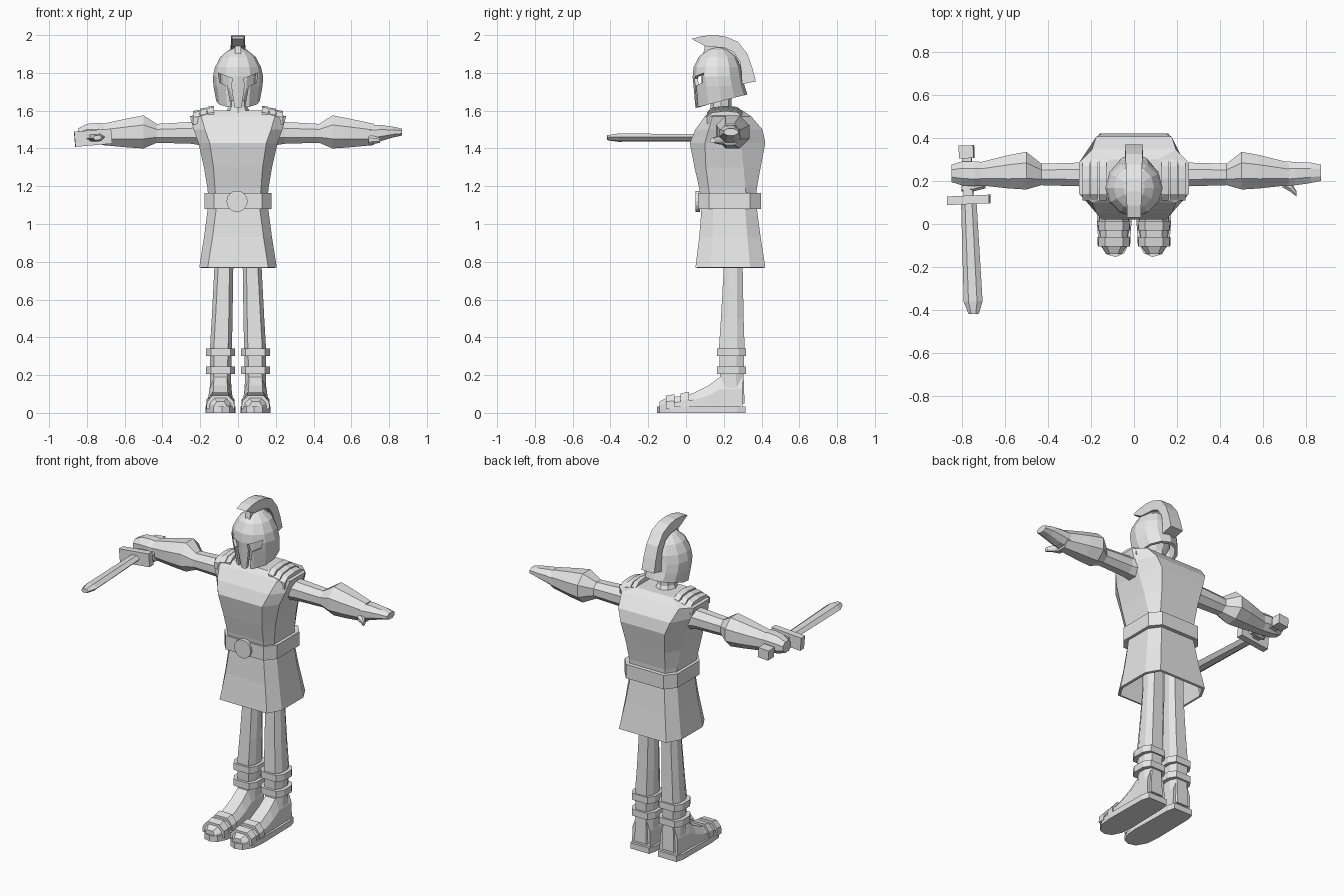
import bpy, bmesh, math
from mathutils import Matrix, Vector

grey = bpy.data.materials.new("light_grey")
grey.diffuse_color = (0.8, 0.8, 0.8, 1)


def loft(name, rings, caps=(True, True), matrix=None):
    """Skin a list of equal-length point rings."""
    bm = bmesh.new()
    vs = [[bm.verts.new(p) for p in r] for r in rings]
    n = len(rings[0])
    for a, b in zip(vs, vs[1:]):
        for i in range(n):
            j = (i + 1) % n
            bm.faces.new((a[i], a[j], b[j], b[i]))
    if caps[0]:
        bm.faces.new(vs[0][::-1])
    if caps[1]:
        bm.faces.new(vs[-1])
    bmesh.ops.recalc_face_normals(bm, faces=bm.faces)
    if matrix:
        bm.transform(matrix)
    me = bpy.data.meshes.new(name)
    bm.to_mesh(me)
    bm.free()
    me.materials.append(grey)
    ob = bpy.data.objects.new(name, me)
    bpy.context.collection.objects.link(ob)
    return ob


def octo(hx, y0, y1, z, cx, cf, cb=None, x=0):
    """Horizontal rectangle with cut corners (front cut cf, back cut cb)."""
    cb = cf if cb is None else cb
    return [(x + a, b, z) for a, b in (
        (-hx + cx, y0), (hx - cx, y0), (hx, y0 + cf), (hx, y1 - cb),
        (hx - cx, y1), (-hx + cx, y1), (-hx, y1 - cb), (-hx, y0 + cf))]


def oval(hx, y0, y1, z, n=12, x=0, tilt=0):
    """Horizontal ellipse with a point at the front; tilt lifts it towards the back."""
    cy, ry = (y0 + y1) / 2, (y1 - y0) / 2
    out = []
    for i in range(n):
        a = 2 * math.pi * i / n
        y = cy - ry * math.cos(a)
        out.append((x + hx * math.sin(a), y, z + tilt * (y - y0)))
    return out


def limb(x, y0, y1, z0, z1):
    """Eight-sided section across the x axis."""
    k = 0.29
    dy, dz = (y1 - y0) * k, (z1 - z0) * k
    return [(x, *p) for p in (
        (y0 + dy, z0), (y1 - dy, z0), (y1, z0 + dz), (y1, z1 - dz),
        (y1 - dy, z1), (y0 + dy, z1), (y0, z1 - dz), (y0, z0 + dz))]


def box(name, x0, x1, y0, y1, z0, z1, matrix=None):
    ring = lambda z: [(x0, y0, z), (x1, y0, z), (x1, y1, z), (x0, y1, z)]
    return loft(name, [ring(z0), ring(z1)], matrix=matrix)


def flip(side):
    return Matrix.Diagonal((side, 1, 1, 1))


# Torso, neck and head
loft("torso", [
    octo(.155, .08, .37, 1.12, .04, .05),
    octo(.162, .07, .375, 1.19, .04, .05, .06),
    octo(.18, .045, .395, 1.30, .05, .06, .09),
    octo(.21, .02, .42, 1.43, .06, .08, .13),
    octo(.235, .05, .405, 1.50, .06, .07, .12),
    octo(.255, .10, .345, 1.57, .06, .04, .06),
    octo(.15, .13, .30, 1.60, .04, .04)])
loft("neck", [oval(.075, .11, .27, 1.57, 8), oval(.05, .13, .24, 1.62, 8),
              oval(.05, .13, .24, 1.70, 8)])
loft("head", [oval(.05, .10, .23, 1.65), oval(.09, .085, .26, 1.72),
              oval(.095, .08, .26, 1.80), oval(.06, .10, .23, 1.87)])

# Helmet shell with eye openings and cheek slits
helmet = loft("helmet", [
    oval(.115, .05, .325, 1.615, tilt=.26),
    oval(.13, .04, .31, 1.73), oval(.133, .035, .30, 1.78),
    oval(.122, .04, .292, 1.83), oval(.093, .068, .268, 1.885),
    oval(.05, .11, .225, 1.92), oval(.015, .15, .19, 1.935)], caps=(False, True))
shell = helmet.modifiers.new("thickness", 'SOLIDIFY')
shell.thickness = .018
shell.offset = -1
opening = [(.03, 1.77), (.105, 1.80), (.096, 1.748), (.056, 1.73),
           (.027, 1.57), (.012, 1.57), (.036, 1.735)]
for s in (-1, 1):
    cutter = loft("opening_cutter", [[(s * x, y, z) for x, z in opening] for y in (-.05, .14)])
    cutter.hide_render = True
    cutter.hide_viewport = True
    cutter.display_type = 'WIRE'
    cut = helmet.modifiers.new("opening", 'BOOLEAN')
    cut.object = cutter
    cut.operation = 'DIFFERENCE'
    cut.solver = 'EXACT'

# Crest and its holder: strips of upper and lower edge points
crest = [(.03, 1.98, .095, 1.945), (.085, 1.995, .11, 1.94), (.15, 2.0, .15, 1.937),
         (.21, 1.992, .205, 1.932), (.275, 1.965, .25, 1.912), (.325, 1.90, .285, 1.86),
         (.35, 1.83, .294, 1.80), (.37, 1.755, .296, 1.74)]
loft("crest", [[(-w, a, b), (w, a, b), (w, c, d), (-w, c, d)]
               for i, (a, b, c, d) in enumerate(crest)
               for w in (.032 + .0015 * i,)])
holder = [(.09, 1.89), (.10, 1.947), (.205, 1.942), (.255, 1.915), (.29, 1.86), (.20, 1.86)]
loft("crest_holder", [[(x, y, z) for y, z in holder] for x in (-.016, .016)])

# Belt, buckle and skirt
loft("belt", [octo(.178, .063, .398, z, .05, .06) for z in (1.08, 1.165)])
loft("buckle", [[(-.005 + .056 * math.cos(i * math.pi / 8), y, 1.12 + .056 * math.sin(i * math.pi / 8))
                 for i in range(16)] for y in (.075, .05)])
skirt = loft("skirt", [octo(.205, .05, .42, .77, .045, .08),
                       octo(.18, .07, .395, .93, .045, .07),
                       octo(.155, .085, .37, 1.12, .045, .06)], caps=(False, True))
hem = skirt.modifiers.new("thickness", 'SOLIDIFY')
hem.thickness = .015
hem.offset = -1

for s in (-1, 1):
    M = flip(s)
    tag = "_left" if s > 0 else "_right"
    # Shoulder straps
    for x, z in ((.145, 1.612), (.185, 1.602), (.222, 1.59)):
        loft("shoulder_strap" + tag, [
            [(x - .017, y, z - .03 - d), (x + .017, y, z - .034 - d),
             (x + .017, y, z + .004 - d), (x - .017, y, z + .01 - d)]
            for y, d in ((.11, .03), (.14, .004), (.21, -.004), (.27, .002), (.30, .025))], matrix=M)
    # Arm with flared forearm guard
    loft("arm" + tag, [
        limb(.15, .16, .31, 1.41, 1.555), limb(.25, .175, .285, 1.425, 1.54),
        limb(.43, .18, .28, 1.43, 1.53), limb(.50, .16, .335, 1.40, 1.575),
        limb(.58, .165, .32, 1.405, 1.56), limb(.72, .18, .285, 1.418, 1.53)], matrix=M)
    # Leg
    loft("leg" + tag, [
        octo(.05, .20, .30, .95, .02, .03, x=.075), octo(.05, .20, .30, .77, .02, .03, x=.075),
        octo(.055, .185, .305, .50, .02, .035, x=.084), octo(.058, .175, .31, .35, .02, .04, x=.09),
        octo(.055, .18, .305, .20, .02, .04, x=.092), octo(.06, .17, .31, .05, .02, .04, x=.093)],
        matrix=M)
    # Shin bands
    for z in (.205, .302):
        loft("shin_band" + tag, [octo(.077, .163, .317, h, .025, .04, x=.092)
                                 for h in (z, z + .04)], matrix=M)
    # Sole
    outline = [(.03, .315), (.155, .315), (.168, .27), (.172, 0), (.165, -.08), (.13, -.14),
               (.085, -.153), (.045, -.135), (.018, -.08), (.012, 0), (.018, .27)]
    loft("sole" + tag, [[(x, y, z) for x, y in outline] for z in (0, .035)], matrix=M)
    # Shoe upper and straps

    def arch(y, h, w):
        return [(.093 + a * w, y, max(.02, b * h)) for a, b in (
            (-1, 0), (-.95, .65), (-.55, 1), (.55, 1), (.95, .65), (1, 0))]
    loft("shoe" + tag, [arch(-.14, .06, .035), arch(-.10, .08, .062), arch(-.02, .09, .07),
                        arch(.04, .105, .07), arch(.12, .145, .066), arch(.18, .19, .062),
                        arch(.30, .20, .062)], matrix=M)
    for y, h in ((-.085, .095), (-.01, .107)):
        loft("shoe_strap" + tag, [arch(y - .02, h - .004, .075), arch(y + .025, h + .004, .077)],
             matrix=M)

# Open hand with thumb
loft("open_hand", [limb(.70, .175, .29, 1.425, 1.525), limb(.75, .18, .288, 1.437, 1.525),
                   limb(.82, .19, .285, 1.458, 1.515), limb(.868, .20, .275, 1.468, 1.505)])
loft("thumb", [limb(.69, .17, .22, 1.42, 1.47), limb(.725, .15, .20, 1.425, 1.465),
               limb(.753, .128, .155, 1.43, 1.455)])

# Fist gripping the sword
loft("fist", [limb(-.70, .18, .288, 1.42, 1.53), limb(-.74, .175, .29, 1.42, 1.535),
              limb(-.80, .18, .29, 1.425, 1.53), limb(-.848, .195, .275, 1.44, 1.505)])
loft("fist_thumb", [limb(-.69, .165, .21, 1.42, 1.48), limb(-.75, .15, .19, 1.425, 1.48),
                    limb(-.80, .15, .185, 1.43, 1.475)])

# Sword, built along -y then turned slightly in the hand
S = (Matrix.Translation(Vector((-.767, .11, 1.457)))
     @ Matrix.Rotation(math.radians(2.5), 4, 'Z') @ Matrix.Rotation(math.radians(-5), 4, 'Y'))
box("sword_guard", -.098, .098, -.018, .022, -.04, .04, S)
box("sword_handle", -.022, .022, 0, .21, -.02, .02, S)
box("sword_pommel", -.034, .034, .195, .255, -.03, .03, S)
loft("sword_blade", [[(-w, y, 0), (-w * .45, y, -t), (w * .45, y, -t),
                      (w, y, 0), (w * .45, y, t), (-w * .45, y, t)]
                     for y, w, t in ((0, .036, .018), (-.47, .044, .02), (-.528, .024, .012))],
     matrix=S)
